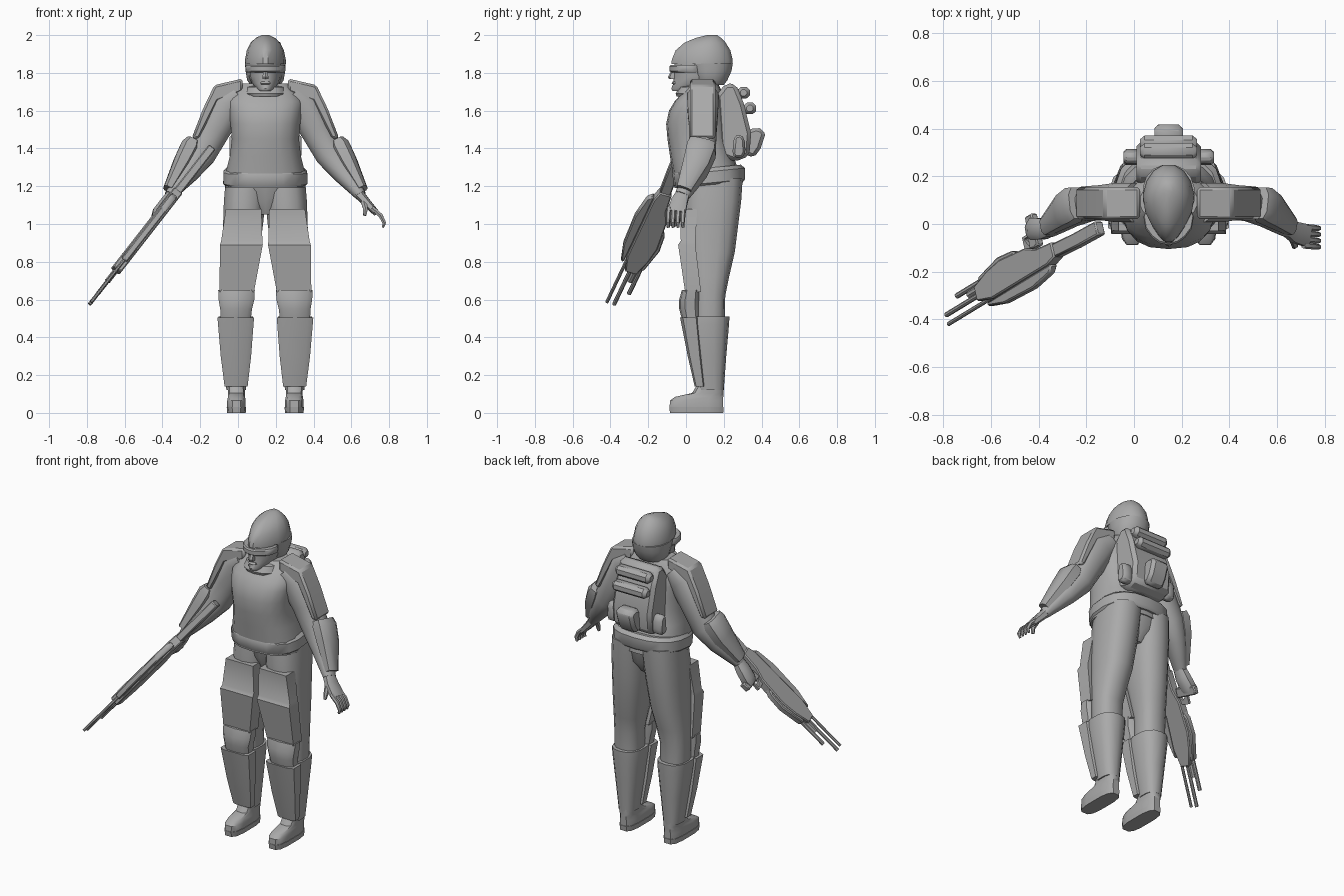
import bpy, bmesh, math
from mathutils import Vector

CX = 0.145                       # body mid-plane; all coordinates are relative to it
grey = bpy.data.materials.new("plain grey")
grey.diffuse_color = (0.4, 0.4, 0.4, 1)


def finish(name, rings, mirror=False, bevel=0):
    """Skin a list of equal-length point rings and cap both ends."""
    bm = bmesh.new()
    vs = [[bm.verts.new(p) for p in r] for r in rings]
    n = len(vs[0])
    for a, b in zip(vs, vs[1:]):
        for i in range(n):
            j = (i + 1) % n
            bm.faces.new((a[i], a[j], b[j], b[i]))
    bm.faces.new(vs[0])
    bm.faces.new(vs[-1])
    bmesh.ops.recalc_face_normals(bm, faces=bm.faces)
    me = bpy.data.meshes.new(name)
    bm.to_mesh(me)
    bm.free()
    me.materials.append(grey)
    ob = bpy.data.objects.new(name, me)
    ob.location.x = CX
    bpy.context.collection.objects.link(ob)
    if bevel:
        m = ob.modifiers.new("bevel", 'BEVEL')
        m.width, m.segments = bevel, 1
    if mirror:
        m = ob.modifiers.new("mirror", 'MIRROR')
        m.use_mirror_merge = False
    return ob


def section(n, p):
    """Unit superellipse, from round (p=2) to square (p large)."""
    out = []
    for i in range(n):
        a = 2 * math.pi * (i + .5) / n
        c, s = math.cos(a), math.sin(a)
        out.append((math.copysign(abs(c) ** (2 / p), c), math.copysign(abs(s) ** (2 / p), s)))
    return out


def loft(name, rings, n=14, p=2.5, taper=0, mirror=False):
    """Horizontal sections: (z, centre x, half width, front y, back y)."""
    out = []
    for z, cx, hw, y0, y1 in rings:
        out.append([(cx + c * hw * (1 - taper * max(0, -s)), (y0 + y1) / 2 + s * (y1 - y0) / 2, z)
                    for c, s in section(n, p)])
    return finish(name, out, mirror)


def tube(name, pts, n=10, p=2.2, mirror=False, ref=(0, 1, 0)):
    """Limb along points: (position, thickness radius, radius along ref)."""
    P = [Vector(q[0]) for q in pts]
    out = []
    for i, (_, ra, rb) in enumerate(pts):
        d = (P[min(i + 1, len(P) - 1)] - P[max(i - 1, 0)]).normalized()
        v = Vector(ref)
        v = (v - v.dot(d) * d).normalized()
        w = d.cross(v)
        out.append([P[i] + w * ra * c + v * rb * s for c, s in section(n, p)])
    return finish(name, out, mirror)


def prism(name, poly, O, U, V, W, t0, t1, mirror=False, bevel=0):
    """Flat outline in the U-V plane, thickened along W."""
    O, U, V, W = map(Vector, (O, U, V, W))
    return finish(name, [[O + U * a + V * b + W * t for a, b in poly] for t in (t0, t1)], mirror, bevel)


# Torso, belt and pelvis
loft("torso", [(1.19, 0, .215, -.06, .29), (1.27, 0, .213, -.07, .285), (1.36, 0, .19, -.085, .25),
               (1.45, 0, .18, -.098, .23), (1.53, 0, .187, -.105, .22), (1.60, 0, .195, -.09, .21),
               (1.65, 0, .2, -.06, .2), (1.70, 0, .17, -.015, .19), (1.745, 0, .12, .02, .17)], 18)
belt = loft("belt", [(1.19, 0, .21, -.055, .3), (1.205, 0, .226, -.066, .312),
                     (1.265, 0, .224, -.072, .312), (1.285, 0, .205, -.06, .29)], 18)
for v in belt.data.vertices:                      # belt rides higher at the back
    v.co.z += .03 * max(0, v.co.y / .3)
loft("pelvis", [(1.05, 0, .05, .04, .22), (1.12, 0, .13, .01, .27), (1.22, 0, .205, -.01, .29)])
loft("collar", [(1.675, 0, .10, -.05, .16), (1.69, 0, .115, -.055, .18), (1.725, 0, .105, -.035, .18),
                (1.73, 0, .085, -.01, .16)])
loft("neck", [(1.68, 0, .075, .0, .16), (1.78, 0, .075, .0, .17)])

# Head, helmet and visor
loft("face", [(1.705, 0, .03, -.072, -.02), (1.718, 0, .052, -.078, .06), (1.745, 0, .075, -.066, .13),
              (1.78, 0, .088, -.066, .15), (1.86, 0, .09, -.06, .15)], 14, 2.3, .35)
loft("helmet", [(1.735, 0, .08, .06, .2), (1.76, 0, .098, .035, .22), (1.81, 0, .107, .015, .243),
                (1.85, 0, .11, -.0, .25)], 16, 2.2)
loft("helmet_dome", [(1.848, 0, .11, -.08, .25), (1.87, 0, .11, -.078, .25), (1.92, 0, .1, -.057, .237),
                     (1.96, 0, .08, -.01, .212), (1.985, 0, .052, .05, .187), (2.0, 0, .02, .11, .165)],
     16, 2.1, .45)
loft("visor", [(1.803, 0, .104, -.078, .1), (1.81, 0, .108, -.088, .1), (1.835, 0, .108, -.088, .1),
               (1.842, 0, .104, -.08, .1)], 14, 2.3, .3)
loft("nose", [(1.768, 0, .018, -.09, -.05), (1.778, 0, .018, -.095, -.05), (1.82, 0, .009, -.075, -.05)], 6)
loft("lips", [(1.738, 0, .022, -.068, -.04), (1.745, 0, .028, -.079, -.04), (1.755, 0, .022, -.07, -.04)], 8)

# Legs with thigh, knee and shin armour
loft("legs", [(1.24, .10, .112, .0, .3), (1.12, .11, .112, -.01, .292), (1.0, .118, .108, -.01, .277),
              (.85, .13, .1, .0, .258), (.72, .147, .09, .02, .228), (.62, .158, .083, .04, .208),
              (.48, .158, .08, .04, .205)], mirror=True)
loft("thigh_plates", [(1.08, .115, .095, -.03, .06), (.91, .125, .11, -.028, .05), (.89, .127, .114, -.042, .05),
                      (.64, .152, .092, -.005, .08)], 4, 90, mirror=True)
loft("knee_pads", [(.65, .153, .1, -.022, .08), (.60, .153, .098, -.036, .08), (.55, .155, .087, -.036, .08),
                   (.49, .157, .082, -.02, .08)], 10, 3, mirror=True)
loft("boot_shafts", [(.51, .157, .092, .0, .23), (.47, .157, .092, .0, .228), (.3, .156, .073, .03, .213),
                     (.12, .155, .052, .06, .2)], mirror=True)
loft("shin_plates", [(.505, .157, .1, -.033, .07), (.3, .156, .083, .008, .085), (.14, .155, .063, .045, .1)],
     8, 5, mirror=True)
loft("feet", [(.03, .153, .05, -.09, .2), (.065, .153, .05, -.088, .2), (.085, .153, .046, -.06, .2),
              (.105, .153, .045, .03, .2), (.16, .155, .046, .065, .198)], 12, 3.2, mirror=True)
loft("soles", [(0, .153, .05, -.088, .2), (.032, .153, .053, -.092, .203)], 12, 3.2, mirror=True)

# Arms with shoulder and forearm armour
tube("arms", [((.14, .09, 1.68), .07, .085), ((.20, .09, 1.625), .098, .085), ((.27, .09, 1.5), .088, .075),
              ((.34, .085, 1.37), .08, .075), ((.41, .05, 1.275), .062, .065), ((.465, .01, 1.205), .045, .052),
              ((.505, -.02, 1.15), .03, .04)], 12, mirror=True)
prism("shoulder_plates", [(.12, 1.77), (.27, 1.735), (.33, 1.61), (.39, 1.455), (.35, 1.45), (.25, 1.65),
                          (.12, 1.70)], (0, 0, 0), (1, 0, 0), (0, 0, 1), (0, 1, 0), .02, .155, True, .012)
tube("forearm_plates", [((.385, .088, 1.44), .036, .07), ((.40, .08, 1.41), .052, .078),
                        ((.44, .055, 1.33), .048, .072), ((.515, -.01, 1.185), .027, .042)], 8, 3, True)

# Open left hand
tube("left_palm", [((.495, -.015, 1.16), .028, .036), ((.53, -.035, 1.12), .024, .046),
                   ((.585, -.05, 1.06), .018, .05)], 8, 3)
for i in range(4):
    y = -.09 + .026 * i
    tube("left_finger", [((.565, y, 1.085), .013, .013), ((.61, y - .004, 1.045), .013, .013),
                         ((.63, y - .006, 1.005), .011, .011), ((.622, y - .004, .982), .007, .008)], 6)
tube("left_thumb", [((.52, -.06, 1.12), .017, .016), ((.53, -.09, 1.08), .014, .014),
                    ((.526, -.096, 1.045), .009, .01)], 6)

# Gripping right hand
tube("right_fist", [((-.495, -.015, 1.16), .028, .036), ((-.525, -.02, 1.115), .034, .046),
                    ((-.565, -.02, 1.06), .036, .048), ((-.58, -.03, 1.035), .025, .035)], 8, 3)

# Rifle, laid out flat along its barrel axis, lying in the right hand
O = Vector((-.47 - CX, -.2, .98))
F = -Vector((.575, .35, .737)).normalized()          # towards the muzzle
N = Vector((.788, 0, -.615)).normalized()            # thickness
S = N.cross(-F).normalized()                         # across the rifle


def gun(name, poly, t, bevel=.006):
    prism(name, poly, O, F, S, N, -t, t, bevel=bevel)


def bar(a0, a1, b0, b1):
    return [(a0, b0), (a1, b0), (a1, b1), (a0, b1)]


gun("rifle_body", [(-.26, -.035), (-.26, .03), (-.2, .045), (.2, .045), (.3, .02), (.3, -.045), (.2, -.075),
                   (.1, -.09), (-.08, -.075), (-.15, -.045)], .028)
gun("rifle_top_housing", [(-.22, .05), (-.19, .078), (-.06, .097), (.14, .088), (.25, .06), (.25, .045),
                          (-.2, .045)], .018)
gun("rifle_lower_housing", [(-.03, -.07), (.02, -.1), (.12, -.108), (.27, -.075), (.27, -.055), (.1, -.06)], .02)
gun("rifle_stock", [(-.565, -.015), (-.565, .045), (-.4, .04), (-.25, .03), (-.25, -.03), (-.4, -.02)], .022)
gun("rifle_grip", [(-.16, -.06), (-.165, -.2), (-.115, -.2), (-.1, -.06)], .018)
gun("trigger_guard", [(-.1, -.07), (-.06, -.13), (-.115, -.13), (-.115, -.12), (-.07, -.12), (-.06, -.07)], .008, 0)
for b, end, r in ((.03, .545, .009), (-.011, .545, .011), (-.06, .45, .012), (-.035, .37, .016)):
    tube("rifle_barrel", [(O + F * .2 + S * b, r, r), (O + F * end + S * b, r, r)], 8, 2)

# Backpack with bedrolls and pouches
YZ = ((0, 0, 0), (0, 1, 0), (0, 0, 1), (1, 0, 0))
prism("backpack", [(.16, 1.68), (.21, 1.745), (.265, 1.74), (.305, 1.64), (.345, 1.48), (.335, 1.36),
                   (.26, 1.33), (.18, 1.36)], *YZ, -.135, .135, bevel=.02)
prism("back_pouch", [(.31, 1.37), (.36, 1.35), (.395, 1.4), (.418, 1.47), (.412, 1.5), (.37, 1.512),
                     (.31, 1.49)], *YZ, -.06, .06, bevel=.018)
prism("side_pouches", [(.245, 1.37), (.26, 1.35), (.30, 1.35), (.315, 1.38), (.31, 1.45), (.29, 1.475),
                       (.255, 1.465)], *YZ, .12, .19, True, .014)
for y, z, in ((.305, 1.695), (.338, 1.612)):
    tube("bedroll", [((-.12, y, z), .018, .018), ((-.1, y, z), .033, .036), ((.1, y, z), .033, .036),
                     ((.12, y, z), .018, .018)], 8)

# Smooth the soft surfaces, keep hard armour edges
bpy.ops.object.select_all(action='SELECT')
bpy.context.view_layer.objects.active = belt
bpy.ops.object.shade_smooth_by_angle(angle=math.radians(38))
